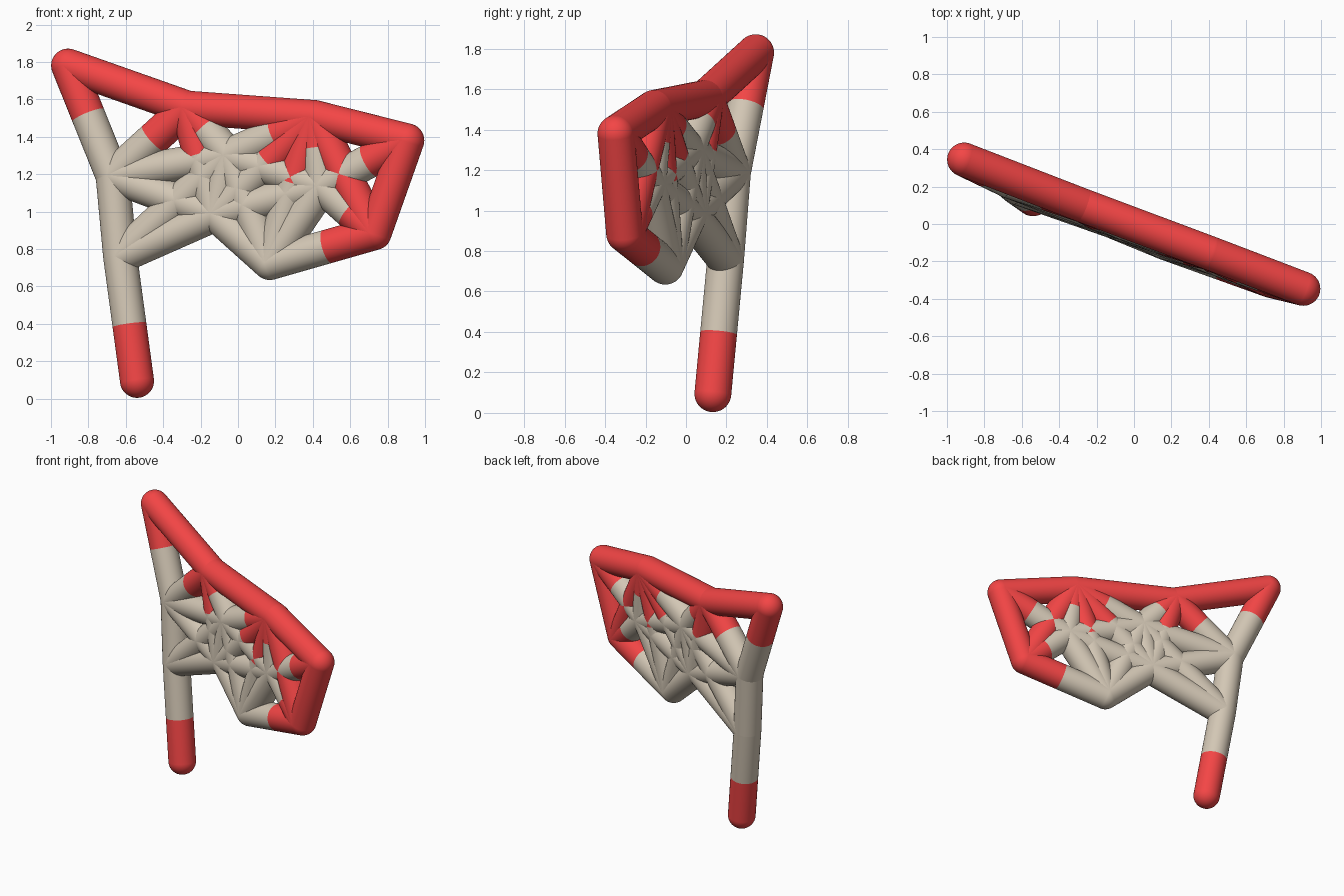
import bpy
from mathutils import Vector

if "Cube" in bpy.data.objects:
    bpy.data.objects.remove(bpy.data.objects["Cube"])

R = 0.091      # stick radius
SPLIT = 0.45   # where the red end of a mixed stick stops


def material(name, rgb):
    m = bpy.data.materials.new(name)
    m.diffuse_color = (*rgb, 1)
    m.use_nodes = True
    m.node_tree.nodes["Principled BSDF"].inputs["Base Color"].default_value = m.diffuse_color
    return m


red = material("red", (0.90, 0.06, 0.06))
beige = material("beige", (0.65, 0.57, 0.46))


# All joints lie in one slightly leaning plane, so y follows from x and z
def on_plane(x, z):
    return Vector((x, -0.371 * x + 0.0444 * z - 0.0717, z))


red_joints = {"r1": (-0.908, 1.78), "r2": (-0.27, 1.555), "r3": (0.41, 1.505),
              "r4": (0.905, 1.38), "r5": (0.73, 0.885), "r6": (-0.54, 0.095)}
beige_joints = {"c1": (-0.67, 1.19), "c2": (-0.63, 0.76), "c3": (0.17, 0.725),
                "c4": (-0.05, 1.30), "c5": (-0.12, 0.985), "c6": (0.45, 1.135)}
P = {k: on_plane(*v) for k, v in {**red_joints, **beige_joints}.items()}

links = """r1-r2 r2-r3 r3-r4 r4-r5 r3-r5 r1-c1 r2-c1 r2-c4 r2-c5 r3-c4 r3-c5
r3-c6 r3-c3 r4-c6 r5-c6 r5-c3 r6-c2 c1-c2 c1-c4 c1-c5 c2-c4 c2-c5 c3-c4
c3-c5 c3-c6 c4-c5 c4-c6 c5-c6"""


def colour(k):
    return red if k[0] == "r" else beige


def finish(name, mat):
    ob = bpy.context.object
    ob.name = name
    ob.data.materials.append(mat)
    bpy.ops.object.shade_smooth_by_angle()


def stick(name, a, b, mat):
    d = b - a
    bpy.ops.mesh.primitive_cylinder_add(
        vertices=48, radius=R, depth=d.length, end_fill_type='NOTHING', location=(a + b) / 2,
        rotation=d.to_track_quat('Z', 'Y').to_euler())
    finish(name, mat)


# Rounded joints
for k, p in P.items():
    bpy.ops.mesh.primitive_uv_sphere_add(segments=48, ring_count=24, radius=R, location=p)
    finish("joint_" + k, colour(k))

# Sticks, in two colours where a red joint meets a beige one
for link in links.split():
    a, b = link.split("-")
    if colour(a) == colour(b):
        stick("stick_" + link, P[a], P[b], colour(a))
    else:
        mid = P[a].lerp(P[b], SPLIT)
        stick("stick_red_" + link, P[a], mid, red)
        stick("stick_beige_" + link, mid, P[b], beige)
